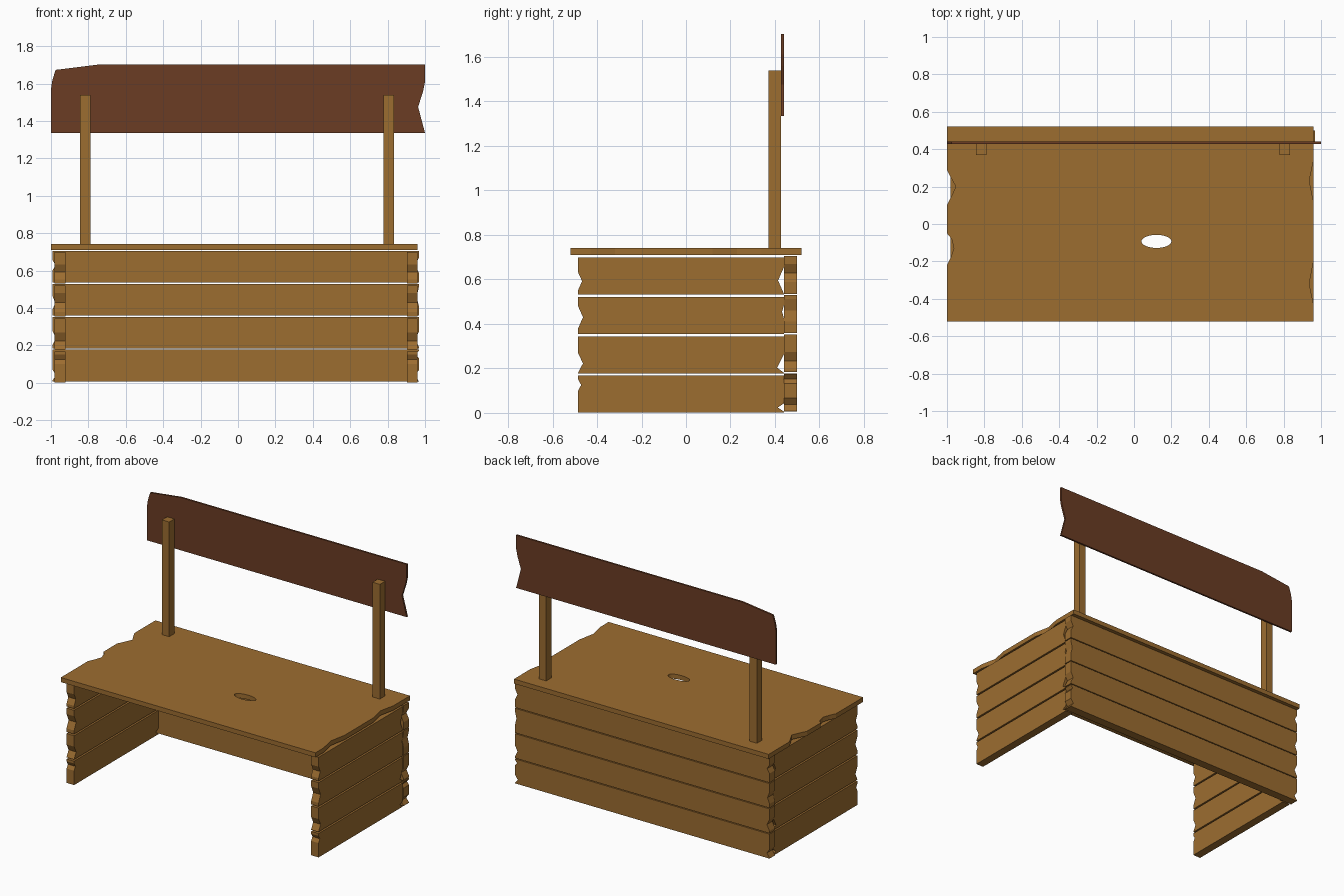
import bpy, bmesh, math
from mathutils import Vector

if "Cube" in bpy.data.objects:
    bpy.data.objects.remove(bpy.data.objects["Cube"])


def material(name, rgb):
    m = bpy.data.materials.new(name)
    m.diffuse_color = (*rgb, 1)
    m.use_nodes = True
    m.node_tree.nodes["Principled BSDF"].inputs["Base Color"].default_value = m.diffuse_color
    return m


WOOD = material("tan wood", (0.335, 0.153, 0.030))
DARK = material("dark brown wood", (0.145, 0.045, 0.017))


def prism(name, pts, axis, lo, hi, mat):
    """Extrude a 2D outline along an axis (0=x, 1=y, 2=z)."""
    def place(p, d):
        c = list(p)
        c.insert(axis, d)
        return Vector(c)
    bm = bmesh.new()
    a = [bm.verts.new(place(p, lo)) for p in pts]
    b = [bm.verts.new(place(p, hi)) for p in pts]
    bm.faces.new(a)
    bm.faces.new(b)
    for i in range(len(pts)):
        j = (i + 1) % len(pts)
        bm.faces.new((a[i], a[j], b[j], b[i]))
    bmesh.ops.recalc_face_normals(bm, faces=bm.faces)
    me = bpy.data.meshes.new(name)
    bm.to_mesh(me)
    bm.free()
    me.materials.append(mat)
    ob = bpy.data.objects.new(name, me)
    bpy.context.collection.objects.link(ob)
    return ob


def plank_outline(lo, hi, z0, z1, chips_lo, chips_hi):
    """Rectangle with V chips; chip = (height fraction, depth, half height)."""
    h = z1 - z0
    right, left = [], []
    for f, d, w in chips_hi:
        z = z0 + f * h
        right += [(hi, max(z - w, z0 + .002)), (hi - d, z), (hi, min(z + w, z1 - .002))]
    for f, d, w in chips_lo:
        z = z0 + f * h
        left += [(lo, max(z - w, z0 + .002)), (lo + d, z), (lo, min(z + w, z1 - .002))]
    return [(lo, z0), (hi, z0)] + right + [(hi, z1), (lo, z1)] + left[::-1]


# side planks, chipped at their front and back ends
side_chips = [
    ([(.75, .014, .025)], [(.14, .028, .018)]),
    ([(.27, .022, .045)], [(.15, .03, .06)]),
    ([(.45, .022, .05)], [(.6, .008, .03)]),
    ([(.36, .018, .04)], [(.38, .026, .06)]),
]
for side, x0, x1 in (("left", -.98, -.922), ("right", .903, .96)):
    for i, (front, back) in enumerate(side_chips):
        z = .177 * i
        prism(f"{side}_plank_{i + 1}",
              plank_outline(-.485, .44, z + .001, z + .167, front, back),
              0, x0, x1, WOOD)

# back planks, chipped at their left and right ends
back_chips = [
    ([(.2, .02, .03)], [(.18, .022, .03), (.85, .016, .02)]),
    ([(.33, .02, .04)], [(.3, .02, .04)]),
    ([(.4, .016, .04)], [(.6, .012, .05)]),
    ([(.55, .018, .03)], [(.55, .02, .04)]),
]
for i, (left, right) in enumerate(back_chips):
    z = .176 * i
    prism(f"back_plank_{i + 1}",
          plank_outline(-.993, .967, z + .007, z + .177, left, right),
          1, .44, .5, WOOD)

# counter top with ragged ends
top = prism("counter_top", [
    (-1, -.52), (.96, -.52), (.96, -.43), (.937, -.32), (.96, -.2),
    (.96, .12), (.937, .23), (.96, .34), (.96, .52), (-1, .52),
    (-1, .29), (-.98, .25), (-.953, .2), (-.975, .15), (-1, .1),
    (-1, -.05), (-.975, -.08), (-.963, -.13), (-.98, -.18), (-1, -.22),
], 2, .71, .742, WOOD)

# oval knot hole through the counter top
ring = [(.12 + .08 * math.cos(k * math.tau / 32),
         -.093 + .035 * math.sin(k * math.tau / 32)) for k in range(32)]
cutter = prism("hole_cutter", ring, 2, .6, .9, WOOD)
cutter.hide_render = True
mod = top.modifiers.new("hole", "BOOLEAN")
mod.operation = "DIFFERENCE"
mod.solver = "EXACT"
mod.object = cutter
bpy.context.view_layer.objects.active = top
bpy.ops.object.modifier_apply(modifier="hole")
bpy.data.objects.remove(cutter)

# sign posts
for side, x in (("left", -.817), ("right", .805)):
    prism(f"{side}_post",
          [(x - .028, .37), (x + .028, .37), (x + .028, .427), (x - .028, .427)],
          2, .735, 1.54, WOOD)

# blank sign board with a clipped corner and split end
prism("sign_board", [
    (-1, 1.335), (1, 1.335), (.963, 1.475), (.99, 1.56), (1, 1.61), (1, 1.702),
    (-.74, 1.702), (-.975, 1.673), (-.992, 1.62), (-1, 1.57),
], 1, .427, .44, DARK)
